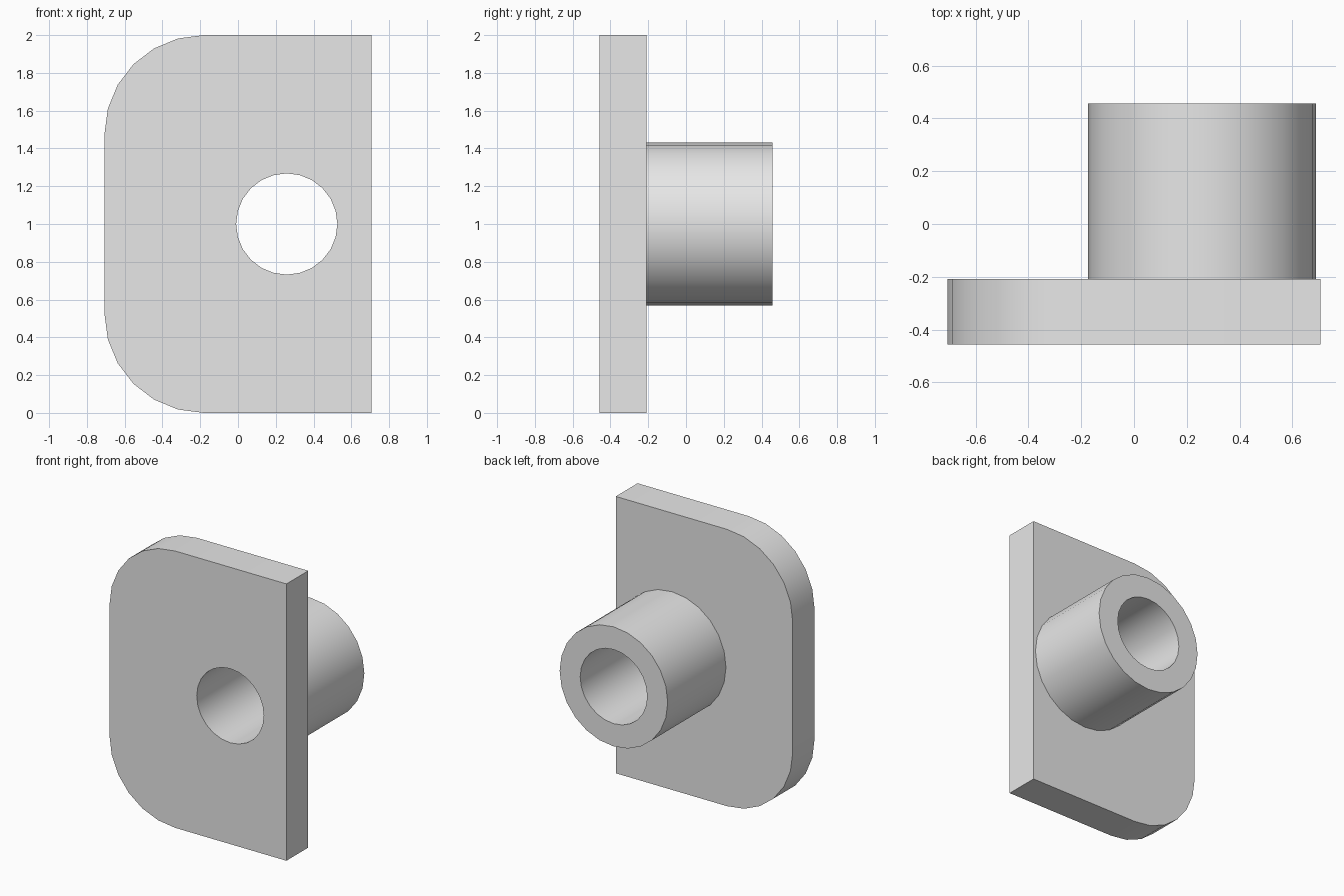
import bpy, bmesh
from math import sin, cos, radians, pi
from mathutils import Vector

if "Cube" in bpy.data.objects:
    bpy.data.objects.remove(bpy.data.objects["Cube"], do_unlink=True)

grey = bpy.data.materials.new("light_grey")
grey.use_nodes = True
grey.diffuse_color = (0.8, 0.8, 0.8, 1)
grey.node_tree.nodes["Principled BSDF"].inputs["Base Color"].default_value = (0.8, 0.8, 0.8, 1)

HALF_W, HEIGHT, CORNER = 0.707, 2.0, 0.525
FRONT, PLATE_BACK, TUBE_BACK = -0.457, -0.208, 0.457
AXIS = (0.258, 1.0)
OUTER, BORE = 0.432, 0.268


def arc(cx, cz, radius, start, end, steps):
    """Points on an arc in the xz plane, both ends included."""
    angles = [radians(start + (end - start) * i / steps) for i in range(steps + 1)]
    return [(cx + radius * cos(a), cz + radius * sin(a)) for a in angles]


def circle(radius):
    return arc(*AXIS, radius, 0, 360, 24)[:-1]


def extrude_outline(name, outline, hole, y0, y1):
    """Solid made from an outline with a hole, extruded along y."""
    bm = bmesh.new()
    edges = []
    for loop in (outline, hole):
        verts = [bm.verts.new((x, y0, z)) for x, z in loop]
        edges += [bm.edges.new((verts[i - 1], verts[i])) for i in range(len(verts))]
    bmesh.ops.triangle_fill(bm, edges=edges, use_beauty=True, normal=Vector((0, -1, 0)))
    out = bmesh.ops.extrude_face_region(bm, geom=bm.faces[:], use_keep_orig=True)
    moved = [g for g in out["geom"] if isinstance(g, bmesh.types.BMVert)]
    bmesh.ops.translate(bm, verts=moved, vec=(0, y1 - y0, 0))
    bmesh.ops.recalc_face_normals(bm, faces=bm.faces[:])
    mesh = bpy.data.meshes.new(name)
    bm.to_mesh(mesh)
    bm.free()
    mesh.materials.append(grey)
    obj = bpy.data.objects.new(name, mesh)
    bpy.context.collection.objects.link(obj)
    bpy.ops.object.select_all(action="DESELECT")
    obj.select_set(True)
    bpy.context.view_layer.objects.active = obj
    bpy.ops.object.shade_smooth_by_angle(angle=pi / 6)
    return obj


# Flange plate: square corners on one side, rounded corners on the other
cx = CORNER - HALF_W
plate_outline = [(HALF_W, 0), (HALF_W, HEIGHT)]
plate_outline += arc(cx, HEIGHT - CORNER, CORNER, 90, 180, 6)
plate_outline += arc(cx, CORNER, CORNER, 180, 270, 6)
extrude_outline("flange_plate", plate_outline, circle(BORE), FRONT, PLATE_BACK)

# Hollow boss behind the plate, sharing the bore
extrude_outline("hollow_boss", circle(OUTER), circle(BORE), PLATE_BACK, TUBE_BACK)
